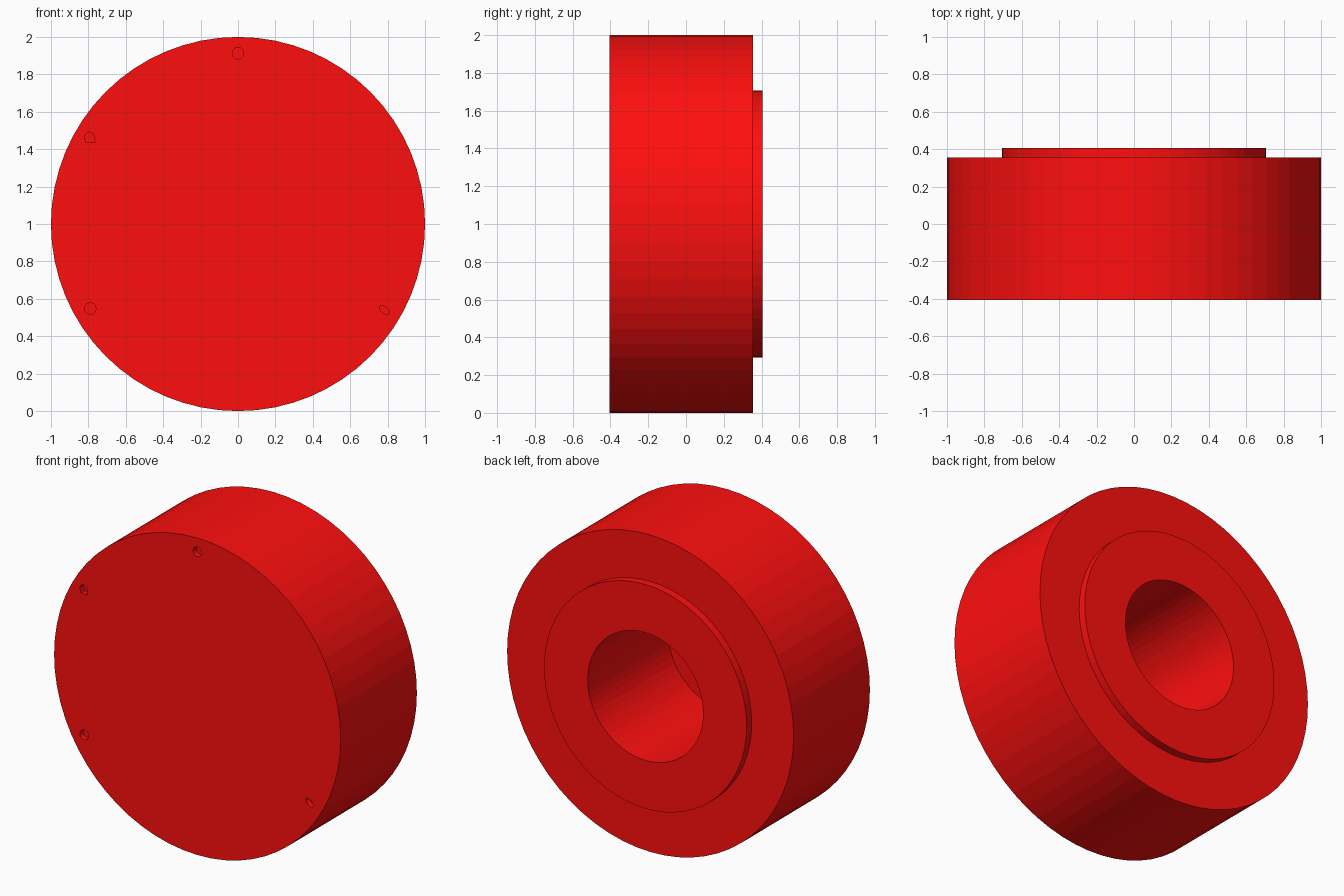
import bpy, bmesh, math
from mathutils import Vector

if "Cube" in bpy.data.objects:
    bpy.data.objects.remove(bpy.data.objects["Cube"])

SEG = 64
CENTRE_Z = 1.0

red = bpy.data.materials.new("red")
red.diffuse_color = (1.0, 0.0046, 0.0046, 1)
red.use_nodes = True
red.node_tree.nodes["Principled BSDF"].inputs["Base Color"].default_value = red.diffuse_color


def make_object(name, bm):
    bmesh.ops.recalc_face_normals(bm, faces=bm.faces)
    mesh = bpy.data.meshes.new(name)
    bm.to_mesh(mesh)
    bm.free()
    obj = bpy.data.objects.new(name, mesh)
    bpy.context.collection.objects.link(obj)
    mesh.materials.append(red)
    return obj


def lathe(name, profile):
    """Spin (radius, y) points around the horizontal y axis."""
    bm = bmesh.new()
    verts = [bm.verts.new((0, y, CENTRE_Z + r)) for r, y in profile]
    edges = [bm.edges.new(pair) for pair in zip(verts, verts[1:])]
    bmesh.ops.spin(bm, geom=verts + edges, cent=(0, 0, CENTRE_Z), axis=(0, 1, 0),
                   angle=math.tau, steps=SEG, use_duplicate=False)
    bmesh.ops.remove_doubles(bm, verts=bm.verts, dist=1e-4)
    # merge the flat wedges of the front and the bore floor
    bmesh.ops.dissolve_limit(bm, angle_limit=0.01, verts=bm.verts, edges=bm.edges)
    return make_object(name, bm)


def add_prism(bm, outline, y0, y1):
    """Closed prism along y from an (x, z) outline."""
    face = bm.faces.new([bm.verts.new((x, y0, z)) for x, z in outline])
    new = bmesh.ops.extrude_face_region(bm, geom=[face], use_keep_orig=True)["geom"]
    moved = [v for v in new if isinstance(v, bmesh.types.BMVert)]
    bmesh.ops.translate(bm, verts=moved, vec=Vector((0, y1 - y0, 0)))


def oval(cx, cz, a, b, tilt=0, n=16):
    pts = []
    for i in range(n):
        t = math.tau * i / n
        x, z = a * math.cos(t), b * math.sin(t)
        pts.append((cx + x * math.cos(tilt) - z * math.sin(tilt),
                    cz + x * math.sin(tilt) + z * math.cos(tilt)))
    return pts


# Thick disc with raised rear collar and deep blind bore
wheel = lathe("wheel_body", [
    (0, -0.405), (1, -0.405), (1, 0.355), (0.707, 0.355),
    (0.707, 0.405), (0.403, 0.405), (0.403, -0.395), (0, -0.395)])

# Small pits near the front rim: two round, one narrow, one clipped
bm = bmesh.new()
clipped = [(-0.812, 1.437), (-0.822, 1.465), (-0.81, 1.487),
           (-0.79, 1.492), (-0.773, 1.482), (-0.764, 1.437)]
for outline in (oval(0, 1.913, 0.031, 0.031),
                oval(-0.79, 0.547, 0.031, 0.031),
                oval(0.783, 0.54, 0.032, 0.017, math.radians(-38)),
                clipped):
    add_prism(bm, outline, -0.45, -0.37)
pits = make_object("pit_cutter", bm)
pits.hide_render = True
pits.hide_set(True)

cut = wheel.modifiers.new("pits", 'BOOLEAN')
cut.operation = 'DIFFERENCE'
cut.solver = 'EXACT'
cut.object = pits
